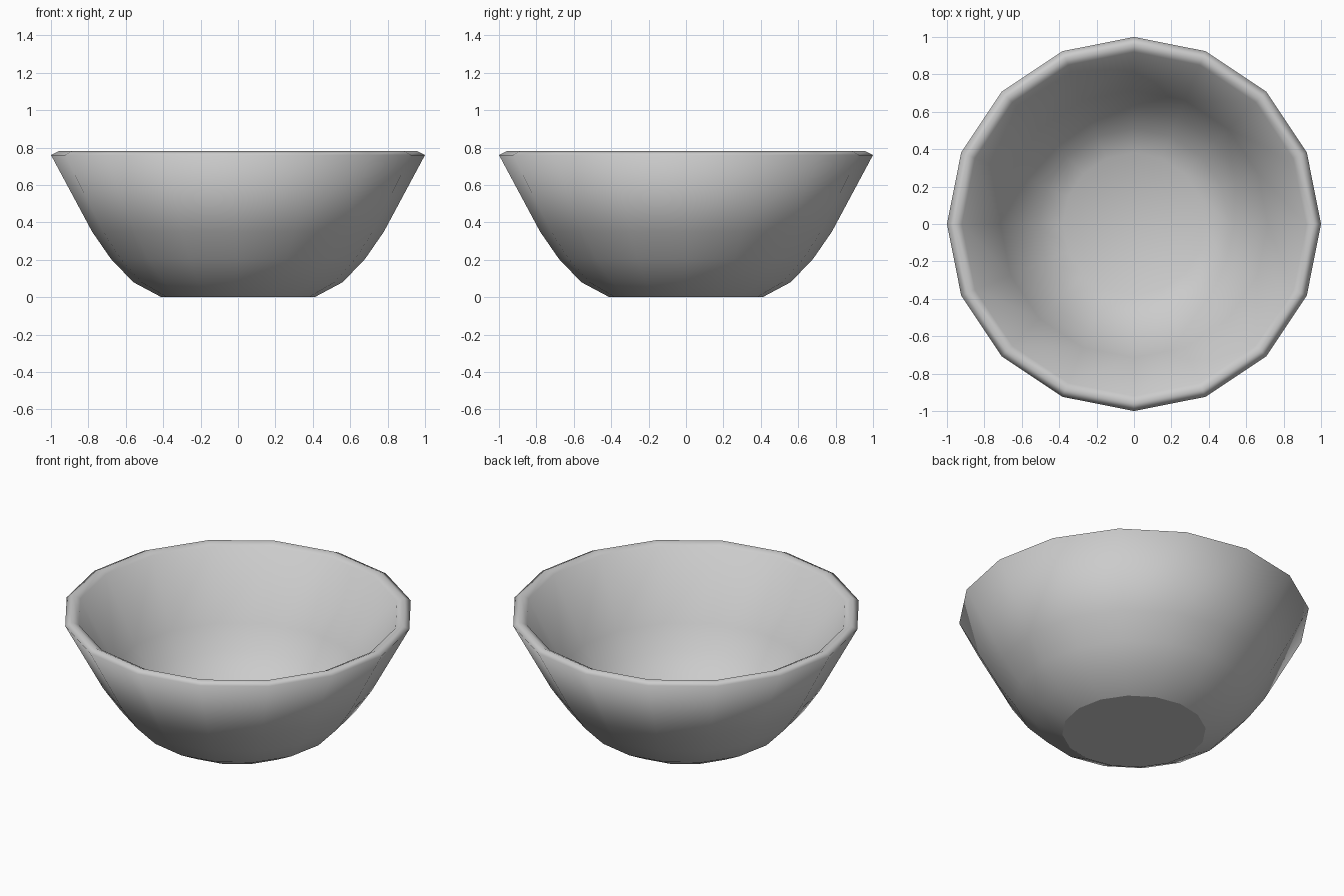
import bpy, bmesh, math

if "Cube" in bpy.data.objects:
    bpy.data.objects.remove(bpy.data.objects["Cube"])

SIDES = 16
# (radius, height) from the foot, up the outside, over the rim, down the inside
PROFILE = [(0.41, 0.0), (0.56, 0.08), (0.68, 0.205), (0.78, 0.35), (1.0, 0.76),
           (0.96, 0.78), (0.92, 0.76), (0.715, 0.37), (0.62, 0.235),
           (0.51, 0.13), (0.38, 0.06)]

mat = bpy.data.materials.new("bowl grey")
mat.diffuse_color = (0.6, 0.6, 0.6, 1)
mat.use_nodes = True
mat.node_tree.nodes["Principled BSDF"].inputs["Base Color"].default_value = mat.diffuse_color

bm = bmesh.new()
rings = [[bm.verts.new((r * math.cos(2 * math.pi * i / SIDES),
                        r * math.sin(2 * math.pi * i / SIDES), z))
          for i in range(SIDES)] for r, z in PROFILE]

# walls and rim
for a, b in zip(rings, rings[1:]):
    for i in range(SIDES):
        j = (i + 1) % SIDES
        bm.faces.new((a[i], a[j], b[j], b[i])).smooth = True

# flat foot and inner floor
foot = bm.faces.new(list(reversed(rings[0])))
floor = bm.faces.new(rings[-1])
floor.smooth = True
for e in foot.edges:
    e.smooth = False

mesh = bpy.data.meshes.new("bowl")
bm.to_mesh(mesh)
bm.free()
mesh.materials.append(mat)
bowl = bpy.data.objects.new("bowl", mesh)
bpy.context.collection.objects.link(bowl)
